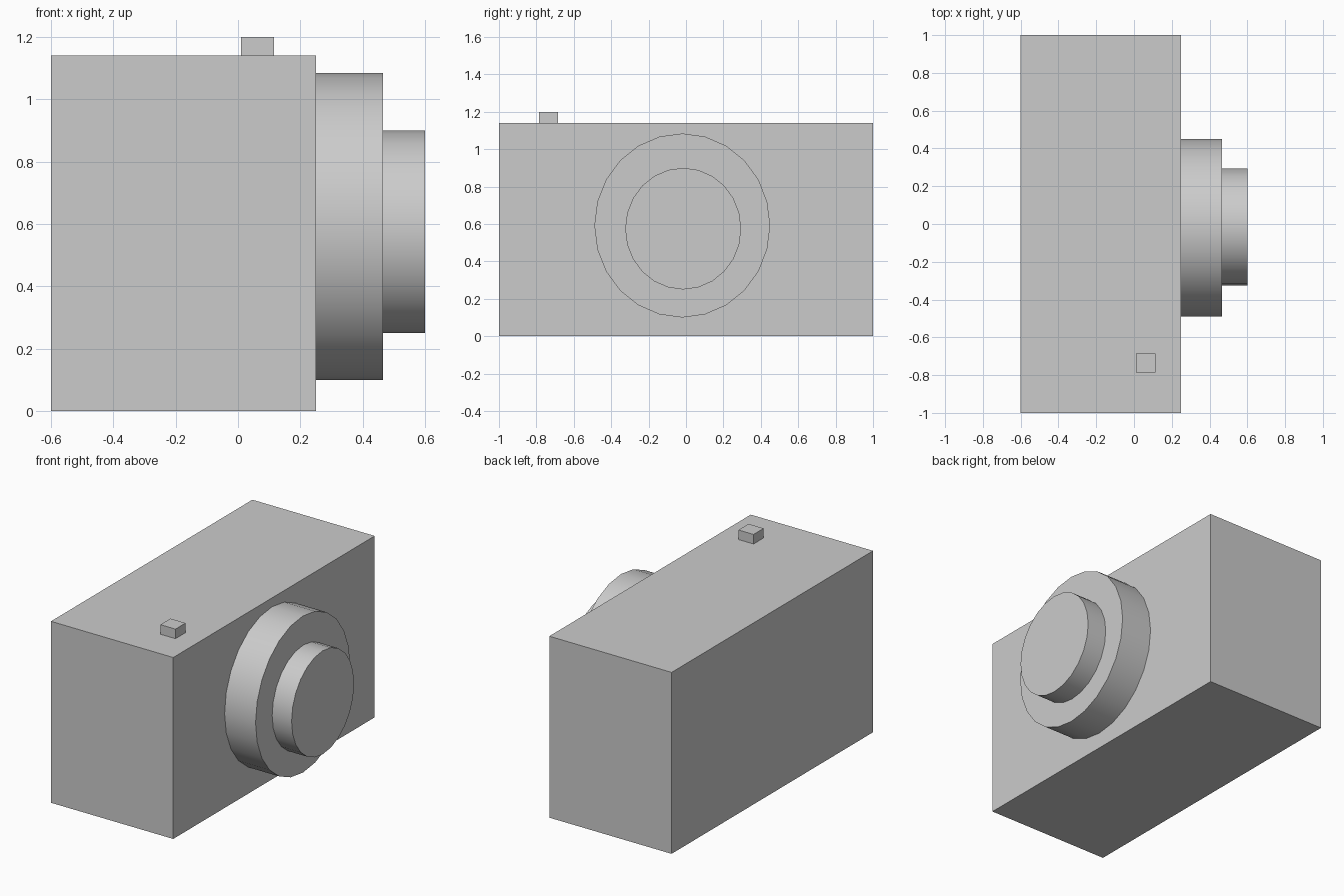
import bpy
import math

# Remove the default cube only
default = bpy.data.objects.get("Cube")
if default:
    bpy.data.objects.remove(default, do_unlink=True)

grey = bpy.data.materials.new("plain grey")
grey.use_nodes = True
colour = (0.6, 0.6, 0.6, 1)
grey.diffuse_color = colour
grey.node_tree.nodes["Principled BSDF"].inputs["Base Color"].default_value = colour


def finish(name):
    obj = bpy.context.object
    obj.name = name
    obj.data.materials.append(grey)
    return obj


def box(name, low, high):
    centre = [(a + b) / 2 for a, b in zip(low, high)]
    bpy.ops.mesh.primitive_cube_add(size=1, location=centre)
    finish(name).scale = [b - a for a, b in zip(low, high)]
    bpy.ops.object.transform_apply(location=False, rotation=False)


def barrel(name, x0, x1, y, z, radius_y, radius_z):
    # Slightly oval cylinder pointing along +x
    bpy.ops.mesh.primitive_cylinder_add(
        vertices=24, radius=1, depth=x1 - x0,
        location=((x0 + x1) / 2, y, z), rotation=(0, math.pi / 2, 0))
    finish(name).scale = (radius_z, radius_y, 1)
    bpy.ops.object.transform_apply(location=False, rotation=True)
    bpy.ops.object.shade_smooth_by_angle(angle=math.radians(30))


# Body and shutter button
box("camera_body", (-0.6, -1, 0), (0.25, 1, 1.14))
box("shutter_button", (0.01, -0.785, 1.14), (0.115, -0.685, 1.2))

# Stepped lens
barrel("lens_outer_ring", 0.25, 0.465, -0.02, 0.592, 0.47, 0.492)
barrel("lens_inner_barrel", 0.465, 0.6, -0.015, 0.575, 0.31, 0.325)
